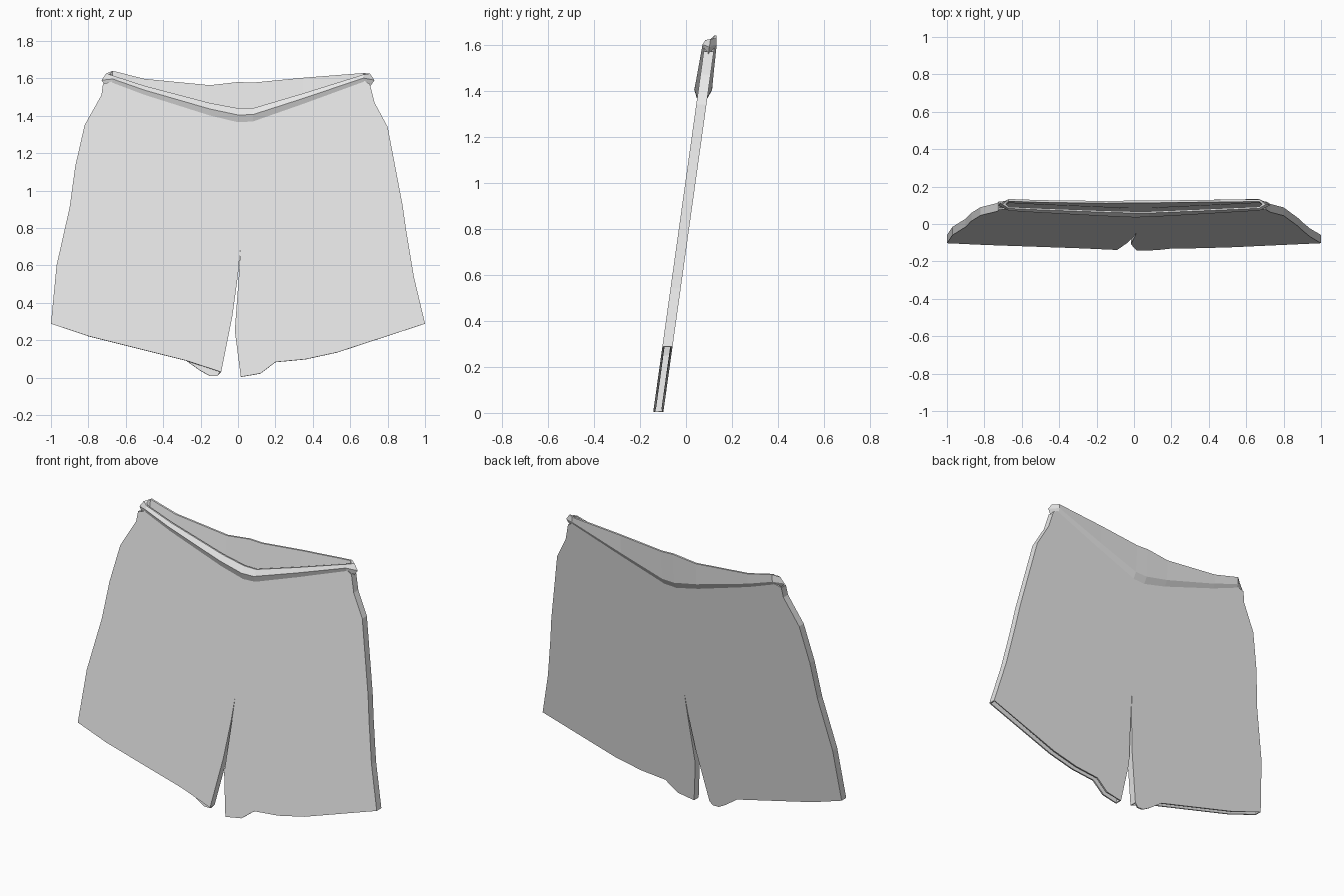
import bpy
import bmesh

if "Cube" in bpy.data.objects:
    bpy.data.objects.remove(bpy.data.objects["Cube"], do_unlink=True)

# Single cloth colour
cloth = bpy.data.materials.new("light_grey_cloth")
cloth.use_nodes = True
grey = (0.8, 0.8, 0.8, 1.0)
cloth.diffuse_color = grey
cloth.node_tree.nodes["Principled BSDF"].inputs["Base Color"].default_value = grey

HALF = 0.022  # half the depth of the flattened garment


def lean(z):
    """Depth of the middle plane, which leans backward with height."""
    return 0.14 * z - 0.121


def make_object(name, bm):
    mesh = bpy.data.meshes.new(name)
    bm.to_mesh(mesh)
    bm.free()
    mesh.materials.append(cloth)
    obj = bpy.data.objects.new(name, mesh)
    bpy.context.collection.objects.link(obj)
    return obj


# Waist stations: x, front rim height, back rim height
WAIST = [(-0.67, 1.615, 1.64), (-0.5, 1.56, 1.597), (-0.15, 1.468, 1.563),
         (0.0, 1.44, 1.58), (0.08, 1.44, 1.577), (0.35, 1.52, 1.603),
         (0.67, 1.62, 1.628)]


def taper(x):
    return 1 - 0.5 * abs(x) / 0.7


# Outline pieces of the flat garment, running counterclockwise from the front
right_side = [(-0.722, 1.57), (-0.73, 1.51), (-0.82, 1.35), (-0.87, 1.13),
              (-0.9, 0.91), (-0.97, 0.6), (-1.0, 0.288)]
right_hem = [(-0.8, 0.222), (-0.52, 0.152), (-0.28, 0.092)]
hem_lip = [(-0.2, 0.035), (-0.15, 0.008), (-0.11, 0.008)]
slit = [(-0.09, 0.03), (-0.03, 0.33), (0.0, 0.55), (0.013, 0.69),
        (0.005, 0.55), (-0.017, 0.25), (0.015, 0.004)]
left_hem = [(0.12, 0.022), (0.2, 0.083), (0.36, 0.098), (0.53, 0.135)]
left_side = [(1.0, 0.288), (0.94, 0.54), (0.9, 0.78), (0.88, 0.92),
             (0.84, 1.13), (0.8, 1.34), (0.73, 1.47), (0.705, 1.57)]
top = [(x, f - 0.06 * taper(x)) for x, f, b in reversed(WAIST)]

# Front and back panels joined at the sides and slit, open at waist and hems
bm = bmesh.new()


def add_verts(points, side):
    return [bm.verts.new((x, lean(z) + side * HALF, z)) for x, z in points]


joined = [(add_verts(p, -1), add_verts(p, 1)) for p in (right_side, slit, left_side)]
(side_a, slit_a, side_b) = [pair[0] for pair in joined]
(back_a, back_slit, back_b) = [pair[1] for pair in joined]
bm.faces.new(side_a + add_verts(right_hem, -1) + slit_a
             + add_verts(left_hem, -1) + side_b + add_verts(top, -1))
back = (back_a + add_verts(right_hem + hem_lip, 1) + back_slit
        + add_verts(left_hem, 1) + back_b + add_verts(top, 1))
bm.faces.new(back[::-1])
for front_row, back_row in joined:
    for i in range(len(front_row) - 1):
        bm.faces.new((front_row[i + 1], front_row[i], back_row[i], back_row[i + 1]))
shorts = make_object("shorts_body", bm)
thick = shorts.modifiers.new("cloth_thickness", "SOLIDIFY")
thick.thickness = 0.01
thick.offset = -1


# Waistband: a folded section carried around the opening
def front_section(x, f, b):
    k = taper(x)
    rows = [(f - 0.075 * k, -HALF), (f - 0.036 * k, -HALF - 0.018 * k),
            (f, -HALF), (f, -0.013), (f - 0.05 * k, -0.011)]
    return [(x, lean(z) + d, z) for z, d in rows]


def back_section(x, f, b):
    k = taper(x)
    rows = [(f - 0.075 * k, HALF), (f - 0.036 * k, HALF + 0.016 * k),
            (b, HALF + 0.003), (b, 0.013), (f - 0.05 * k, 0.011)]
    return [(x, lean(z) + d, z) for z, d in rows]


def end_section(s):
    rows = [(0.705, 1.555), (0.73, 1.59), (0.705, 1.625), (0.685, 1.622), (0.685, 1.58)]
    return [(s * x, lean(z), z) for x, z in rows]


bm = bmesh.new()
sections = ([end_section(-1)] + [front_section(*w) for w in WAIST]
            + [end_section(1)] + [back_section(*w) for w in reversed(WAIST)])
rings = [[bm.verts.new(p) for p in sec] for sec in sections]
for i, ring in enumerate(rings):
    after = rings[(i + 1) % len(rings)]
    for j in range(len(ring)):
        n = (j + 1) % len(ring)
        bm.faces.new((ring[j], after[j], after[n], ring[n]))
bmesh.ops.recalc_face_normals(bm, faces=bm.faces)
make_object("waistband", bm)
